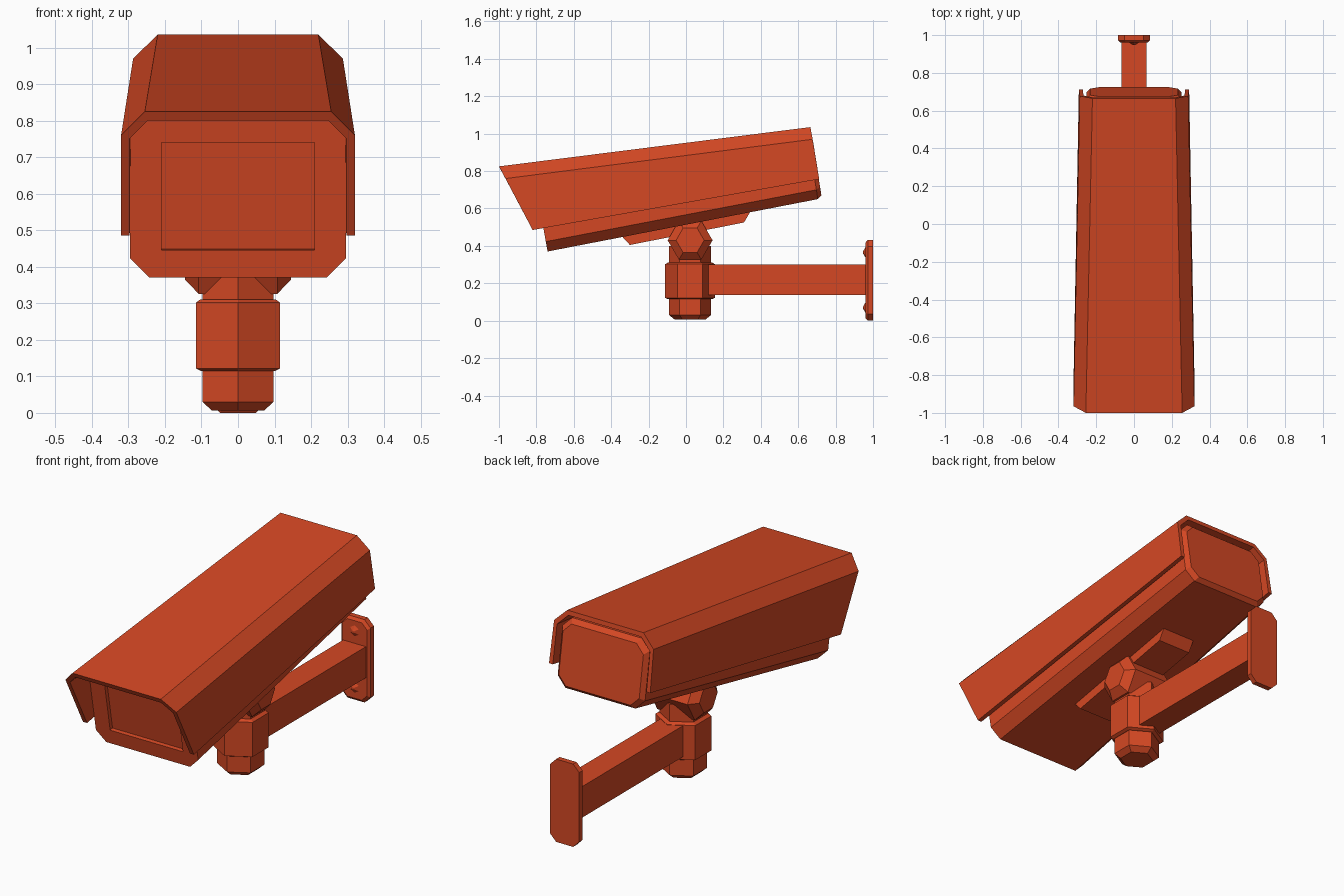
import bpy, bmesh, math
from mathutils import Vector

if "Cube" in bpy.data.objects:
    bpy.data.objects.remove(bpy.data.objects["Cube"], do_unlink=True)

paint = bpy.data.materials.new("orange_red_paint")
paint.use_nodes = True
COLOUR = (0.66, 0.064, 0.017, 1)
paint.diffuse_color = COLOUR
paint.node_tree.nodes["Principled BSDF"].inputs["Base Color"].default_value = COLOUR


def loft(name, rings):
    """Skin a row of equal-length rings and cap both ends."""
    bm = bmesh.new()
    rows = [[bm.verts.new(p) for p in ring] for ring in rings]
    n = len(rows[0])
    for a, b in zip(rows, rows[1:]):
        for i in range(n):
            j = (i + 1) % n
            bm.faces.new((a[i], a[j], b[j], b[i]))
    bm.faces.new(rows[0])
    bm.faces.new(rows[-1])
    bmesh.ops.recalc_face_normals(bm, faces=bm.faces)
    mesh = bpy.data.meshes.new(name)
    bm.to_mesh(mesh)
    bm.free()
    mesh.materials.append(paint)
    obj = bpy.data.objects.new(name, mesh)
    bpy.context.collection.objects.link(obj)
    return obj


def octagon(w, low, high, c, y, lean=0):
    """Chamfered rectangle facing y; lean shifts y as z rises above low."""
    half = [(w - c, low), (w, low + c), (w, high - c), (w - c, high)]
    pts = half + [(-x, z) for x, z in reversed(half)]
    return [(x, y - lean * (z - low), z) for x, z in pts]


def hexagon(centre, r, axis, along):
    """Hexagon around the z or x axis, with a corner pointing along y."""
    cy, cz = centre
    ring = []
    for k in range(6):
        a = math.radians(60 * k)
        u, v = r * math.cos(a), r * math.sin(a)
        ring.append((v, cy + u, along) if axis == "z" else (along, cy + u, cz + v))
    return ring


def hex_stack(name, centre, axis, steps):
    return loft(name, [hexagon(centre, r, axis, t) for t, r in steps])


# Camera housing: tapered chamfered box with a bevelled back rim
housing = loft("housing", [
    octagon(0.295, 0.37, 0.81, 0.053, -0.74, 0.18),
    octagon(0.252, 0.65, 0.995, 0.05, 0.705, 0.16),
    octagon(0.232, 0.67, 0.975, 0.045, 0.724, 0.16),
])

# Recessed front window
LEAN = math.atan(0.18)
bpy.ops.mesh.primitive_cube_add(size=1, location=(0, -0.78, 0.593), rotation=(LEAN, 0, 0))
cutter = bpy.context.object
cutter.name = "window_cutter"
cutter.scale = (0.42, 0.04, 0.3)
cutter.hide_render = True
cut = housing.modifiers.new("window", "BOOLEAN")
cut.object = cutter
cut.solver = "EXACT"
bpy.context.view_layer.objects.active = housing
bpy.ops.object.modifier_apply(modifier=cut.name)
bpy.data.objects.remove(cutter, do_unlink=True)

# Sun shade: each station lists outer front, outer back, inner back, inner front
side = [
    [(0.32, -0.82, 0.485), (0.292, 0.712, 0.757), (0.27, 0.712, 0.757), (0.297, -0.82, 0.485)],
    [(0.32, -0.965, 0.76), (0.287, 0.677, 0.97), (0.268, 0.68, 0.955), (0.297, -0.96, 0.75)],
    [(0.255, -1.0, 0.825), (0.22, 0.665, 1.035), (0.21, 0.669, 1.012), (0.247, -0.987, 0.80)],
]
other = [[(-x, y, z) for x, y, z in s] for s in reversed(side)]
loft("sun_shade", side + other)

# Sloping foot under the housing
foot = [(-0.36, 0.47), (-0.30, 0.405), (0.31, 0.525), (0.36, 0.61)]
loft("housing_foot", [[(x, y, z) for y, z in foot] for x in (-0.095, 0.095)])

# Tilt hinge and hexagonal post
POST_Y = 0.022
hex_stack("tilt_hinge", (POST_Y, 0.43), "x",
          [(-0.145, 0.075), (-0.108, 0.12), (0.108, 0.12), (0.145, 0.075)])
hex_stack("post_cap", (POST_Y, 0), "z", [(0.006, 0.082), (0.03, 0.112), (0.13, 0.112)])
hex_stack("post_collar", (POST_Y, 0), "z",
          [(0.115, 0.118), (0.122, 0.133), (0.302, 0.133), (0.311, 0.118)])
hex_stack("post_neck", (POST_Y, 0), "z", [(0.30, 0.112), (0.40, 0.112)])

# Wall arm
loft("wall_arm", [[(x, y, z) for x, z in ((-0.066, 0.138), (0.066, 0.138), (0.066, 0.30), (-0.066, 0.30))]
                  for y in (0.12, 0.97)])

# Wall plate with a bevelled front edge
loft("wall_plate", [
    octagon(0.072, 0.014, 0.418, 0.03, 0.96),
    octagon(0.084, 0.0, 0.432, 0.035, 0.972),
    octagon(0.084, 0.0, 0.432, 0.035, 1.0),
])

# Pointed screw heads above and below the arm
for label, z in (("upper", 0.365), ("lower", 0.07)):
    bpy.ops.mesh.primitive_cone_add(vertices=6, radius1=0.03, radius2=0.006, depth=0.014,
                                    location=(0, 0.954, z), rotation=(math.pi / 2, 0, 0))
    screw = bpy.context.object
    screw.name = label + "_screw"
    screw.data.materials.append(paint)
